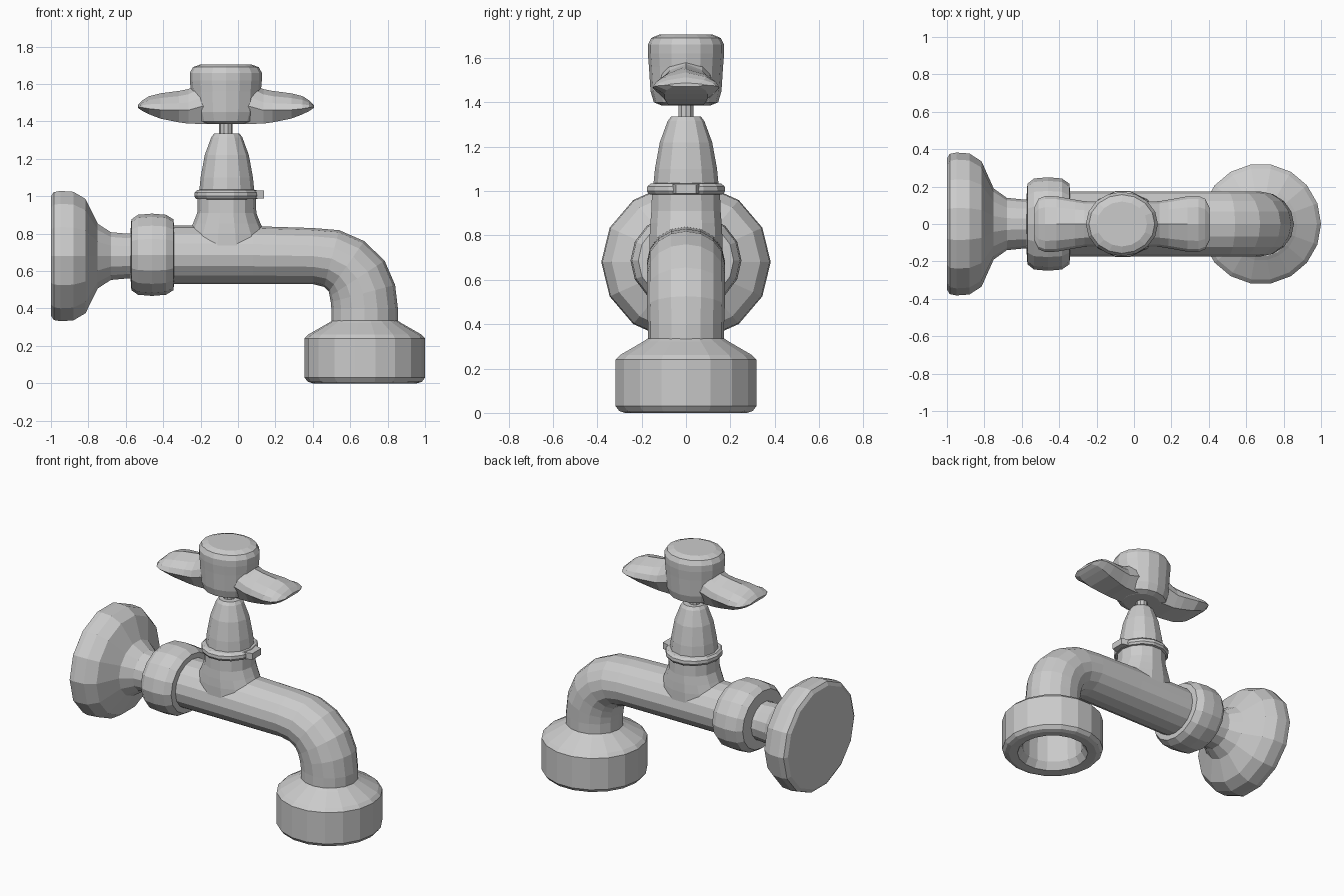
import bpy, bmesh, math
from mathutils import Vector

X, Y, Z = Vector((1, 0, 0)), Vector((0, 1, 0)), Vector((0, 0, 1))


def loft(name, rings):
    """Skin a list of equal-length point rings and cap both ends."""
    bm = bmesh.new()
    rows = [[bm.verts.new(p) for p in r] for r in rings]
    n = len(rows[0])
    for a, b in zip(rows, rows[1:]):
        for i in range(n):
            bm.faces.new((a[i], a[(i + 1) % n], b[(i + 1) % n], b[i]))
    bm.faces.new(rows[0])
    bm.faces.new(rows[-1])
    bmesh.ops.recalc_face_normals(bm, faces=bm.faces)
    me = bpy.data.meshes.new(name)
    bm.to_mesh(me)
    bm.free()
    ob = bpy.data.objects.new(name, me)
    bpy.context.collection.objects.link(ob)
    return ob


def ring(c, u, v, ru, rv, n):
    return [Vector(c) + u * ru * math.cos(2 * math.pi * i / n)
            + v * rv * math.sin(2 * math.pi * i / n) for i in range(n)]


def lathe_x(name, profile, z, n, squash):
    return loft(name, [ring((x, 0, z), Y, Z, r, r * squash, n) for x, r in profile])


def lathe_z(name, profile, x, n, sx=1.0):
    return loft(name, [ring((x, 0, z), X, Y, r * sx, r, n) for r, z in profile])


# Wall flange and narrow neck
lathe_x("wall_flange", [(-1, .35), (-.985, .375), (-.95, .382), (-.88, .377), (-.815, .335),
                        (-.75, .19), (-.68, .14), (-.6, .132), (-.5, .132)], .68, 14, .935)

# Rounded coupling collar
lathe_x("coupling_collar", [(-.575, .14), (-.57, .215), (-.535, .243), (-.46, .25),
                            (-.385, .243), (-.345, .215), (-.34, .15)], .687, 16, .88)

# Pipe with bent spout: x, z, bend angle, radius across y, radius in the bend plane
path = [(-.42, .687, 0, .175, .157), (-.2, .687, 0, .175, .157), (.08, .685, 0, .175, .155),
        (.4, .68, 0, .175, .15), (.5, .667, 15, .175, .157), (.58, .625, 35, .175, .165),
        (.637, .56, 57, .175, .175), (.668, .48, 75, .175, .178), (.677, .4, 90, .172, .178),
        (.677, .3, 90, .172, .178)]
rings = []
for x, z, deg, ry, rv in path:
    a = math.radians(deg)
    rings.append(ring((x, 0, z), Y, Vector((math.sin(a), 0, math.cos(a))), ry, rv, 16))
loft("pipe_and_spout", rings)

# Outlet cup with hollow bore
lathe_z("outlet_cup", [(.175, .335), (.195, .322), (.3, .262), (.322, .24), (.322, .03),
                       (.305, .008), (.28, 0), (.225, .003), (.195, .05), (.185, .28)], .678, 18)

# Flared riser from pipe to bonnet
riser = [(.23, .168, .72), (.205, .168, .8), (.18, .165, .855), (.158, .16, .91), (.155, .157, 1.0)]
loft("riser", [ring((-.06, 0, z), X, Y, rx, ry, 14) for rx, ry, z in riser])

# Clamp ring with its small tab
lathe_z("clamp_ring", [(.15, .982), (.172, .986), (.181, 1.0), (.179, 1.02), (.165, 1.033),
                       (.14, 1.037)], -.06, 14, .96)
loft("clamp_tab", [[Vector((x, s * w, z)) for s, z in
                    ((-1, .988), (1, .988), (1, 1.03), (-1, 1.03))]
                   for x, w in ((.06, .07), (.14, .045))])

# Tapered bonnet and valve stem
lathe_z("bonnet", [(.148, 1.02), (.14, 1.1), (.118, 1.22), (.083, 1.315), (.068, 1.335)], -.06, 12)
lathe_z("valve_stem", [(.036, 1.31), (.036, 1.42)], -.065, 10)

# Handle hub
lathe_z("handle_hub", [(.11, 1.386), (.145, 1.4), (.16, 1.45), (.167, 1.56), (.172, 1.62),
                       (.172, 1.66), (.157, 1.69), (.12, 1.705)], -.065, 16, 1.12)

# Handle wings: offset from hub, half width, bottom, edge, shoulder and crown heights
half = [(.13, .12, 1.387, 1.48, 1.58, 1.61), (.2, .122, 1.388, 1.46, 1.545, 1.573),
        (.25, .13, 1.395, 1.46, 1.535, 1.563), (.35, .148, 1.415, 1.462, 1.525, 1.55),
        (.41, .15, 1.438, 1.468, 1.515, 1.535), (.445, .135, 1.455, 1.474, 1.5, 1.513),
        (.47, .085, 1.472, 1.478, 1.484, 1.488)]


def wing_ring(d, w, zb, ze, zs, zc):
    pts = [(-.65, zb), (0, zb), (.65, zb), (1, ze), (.9, (ze + zs) / 2),
           (.6, zs), (0, zc), (-.6, zs), (-.9, (ze + zs) / 2), (-1, ze)]
    return [Vector((-.065 + d, w * y, z)) for y, z in pts]


sections = [(-s[0],) + s[1:] for s in reversed(half)] + half
loft("handle_wings", [wing_ring(*s) for s in sections])
